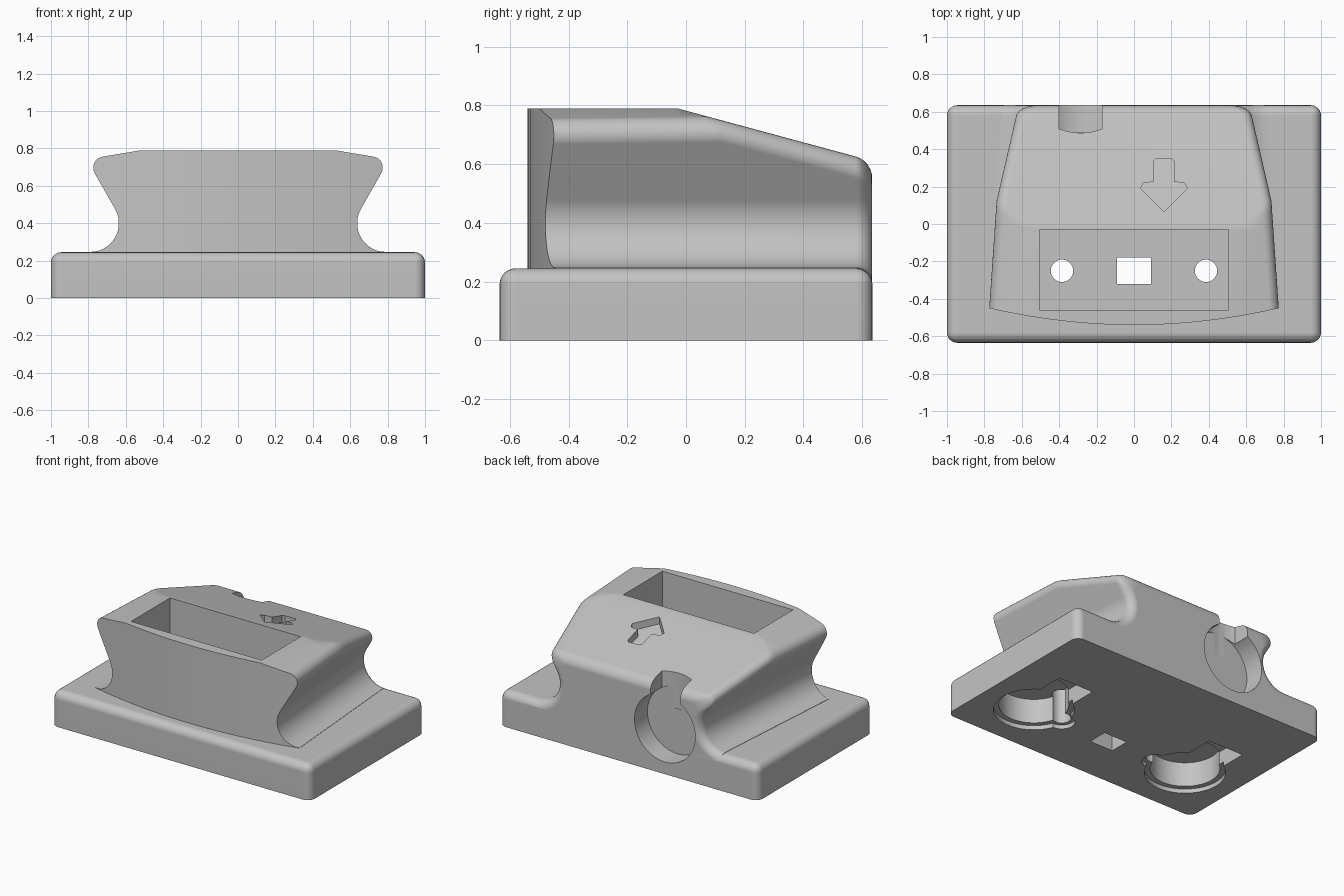
import bpy, bmesh, math
from mathutils import Vector

cube = bpy.data.objects.get("Cube")
if cube:
    bpy.data.objects.remove(cube, do_unlink=True)

grey = bpy.data.materials.new("matte_grey")
grey.use_nodes = True
grey.diffuse_color = (0.55, 0.55, 0.55, 1)
bsdf = next(n for n in grey.node_tree.nodes if n.type == 'BSDF_PRINCIPLED')
bsdf.inputs["Base Color"].default_value = grey.diffuse_color
bsdf.inputs["Roughness"].default_value = 0.6


def finish(bm, name):
    bmesh.ops.recalc_face_normals(bm, faces=bm.faces)
    mesh = bpy.data.meshes.new(name)
    bm.to_mesh(mesh)
    bm.free()
    mesh.materials.append(grey)
    ob = bpy.data.objects.new(name, mesh)
    bpy.context.collection.objects.link(ob)
    return ob


def loft(rings, name):
    """Skin equal-length closed rings and cap both ends."""
    bm = bmesh.new()
    loops = [[bm.verts.new(p) for p in ring] for ring in rings]
    n = len(loops[0])
    for a, b in zip(loops, loops[1:]):
        for i in range(n):
            j = (i + 1) % n
            bm.faces.new((a[i], a[j], b[j], b[i]))
    bm.faces.new(loops[0])
    bm.faces.new(loops[-1])
    return finish(bm, name)


def prism(outline, z0, z1, name):
    return loft([[(x, y, z) for x, y in outline] for z in (z0, z1)], name)


def box(x0, x1, y0, y1, z0, z1, name):
    return prism([(x0, y0), (x1, y0), (x1, y1), (x0, y1)], z0, z1, name)


def circle(cx, cy, r, n=48):
    return [(cx + r * math.cos(math.tau * i / n), cy + r * math.sin(math.tau * i / n))
            for i in range(n)]


def combine(target, tool, operation='DIFFERENCE'):
    mod = target.modifiers.new("cut", 'BOOLEAN')
    mod.operation, mod.solver, mod.object = operation, 'EXACT', tool
    bpy.context.view_layer.objects.active = target
    bpy.ops.object.modifier_apply(modifier=mod.name)
    bpy.data.objects.remove(tool, do_unlink=True)


# Base plate with rounded corners and top edge
BACK, R = 0.635, 0.055
bm = bmesh.new()
bmesh.ops.create_cube(bm, size=1)
for v in bm.verts:
    v.co = Vector((v.co.x * 2, v.co.y * 2 * BACK, (v.co.z + 0.5) * 0.245))
edges = [e for e in bm.edges if max(v.co.z for v in e.verts) > 0.2]
bmesh.ops.bevel(bm, geom=edges, offset=R, segments=6, profile=0.5, affect='EDGES')
base = finish(bm, "dock_block")


# Flared upper body: one tapering section lofted from front to back
def top_height(x, y):
    return min(0.79, 0.79 - 0.27 * (y + 0.03), 0.79 - 0.167 * (x - 0.52))


def section(y, inset):
    taper = -0.075 * (y + 0.45)
    cx, cz, r = 0.788 + taper, 0.40, 0.153 + inset
    half = [(cx, 0.1)]
    # concave neck
    for i in range(15):
        a = math.radians(-90 + 120 * i / 14)
        half.append((cx - r * math.cos(a), cz + r * math.sin(a)))
    sx, sz = half[-1]
    rise = math.tan(math.radians(60))
    # sharp rim corner, where the underside meets the top
    lo, hi = sx, sx + 0.4
    for _ in range(40):
        x = (lo + hi) / 2
        if sz + (x - sx) * rise < top_height(x, y) - inset:
            lo = x
        else:
            hi = x
    corner = Vector((lo, top_height(lo, y) - inset))
    d = 0.085
    a = Vector((lo - d, top_height(lo - d, y) - inset))
    b = corner - Vector((0.5, rise / 2)) * d
    # rounded rim
    for i in range(9):
        t = i / 8
        w = (1 - t) ** 2, 2 * t * (1 - t) * 0.57, t * t
        p = (b * w[0] + corner * w[1] + a * w[2]) / sum(w)
        half.append((p.x, p.y))
    drop = 0.79 - top_height(0, y)
    ridge = min(0.52 + drop / 0.167, a.x * 0.96)
    half.append((ridge, top_height(ridge, y) - inset))
    ring = half + [(-x, z) for x, z in reversed(half)]
    return ring


stations = [(y, 0) for y in (-0.6, -0.03, 0, 0.03, 0.05, 0.07, 0.09, 0.12, 0.2)]
for i in range(7):
    a = math.pi / 2 * i / 6
    stations.append((BACK - 0.001 - R + R * math.sin(a), R * (1 - math.cos(a))))
body = loft([[(x, y, z) for x, z in section(y, o)] for y, o in stations], "flared_body")

# Bowed front face
bow = [(x / 16, -0.54 + 0.15 * (x / 16) ** 2) for x in range(-16, 17)]
combine(body, prism(bow + [(1, -0.9), (-1, -0.9)], -0.2, 1, "front_cutter"))
combine(base, body, 'UNION')

# Top pocket, with the slot and the two screw holes in its floor
combine(base, box(-0.505, 0.505, -0.46, -0.03, 0.3, 1, "pocket_cutter"))
combine(base, box(-0.09, 0.09, -0.32, -0.18, -0.1, 0.5, "slot_cutter"))

# Underside recesses: round cup, shallow lip, screw hole and side slot
for s in (-1, 1):
    combine(base, prism(circle(s * 0.62, -0.24, 0.22), -0.1, 0.2, "cup_cutter"))
    combine(base, prism(circle(s * 0.62, -0.24, 0.255), -0.1, 0.03, "lip_cutter"))
    combine(base, prism(circle(s * 0.385, -0.25, 0.06, 32), -0.1, 0.5, "screw_cutter"))
    combine(base, prism(circle(s * 0.385, -0.25, 0.085, 32), -0.1, 0.028, "screw_lip_cutter"))
    x0, x1 = sorted((s * 0.48, s * 0.75))
    combine(base, box(x0, x1, -0.15, 0.165, -0.1, 0.12, "notch_cutter"))

# Round socket in the back, opened upward by a notch
ring = circle(-0.28, 0.32, 0.235, 64)
combine(base, loft([[(x, y, z) for x, z in ring] for y in (0.49, 0.8)], "socket_cutter"))
arc = [(-0.4 + 0.23 * i / 8, 0.487 + 0.022 * (i / 4 - 1) ** 2) for i in range(9)]
combine(base, prism(arc + [(-0.17, 0.8), (-0.4, 0.8)], 0.4, 1, "notch_cutter"))

# Recessed direction arrow on the sloping top
arrow = [(0.125, 0.07), (0.16, 0.065), (0.035, 0.19), (0.05, 0.22), (0.105, 0.225),
         (0.105, 0.335), (0.12, 0.35)]
half = arrow[1:]
outline = half + [(0.32 - x, y) for x, y in reversed(half[1:])]
combine(base, loft([[(x, y, 0.79 - 0.27 * (y + 0.03) + h) for x, y in outline]
                    for h in (-0.05, 0.1)], "arrow_cutter"))

# Smooth rounded surfaces, keep real edges sharp
bpy.ops.object.select_all(action='DESELECT')
base.select_set(True)
bpy.context.view_layer.objects.active = base
bpy.ops.object.shade_smooth_by_angle(angle=math.radians(25))
normals = base.modifiers.new("flat_normals", 'WEIGHTED_NORMAL')
normals.keep_sharp = True
